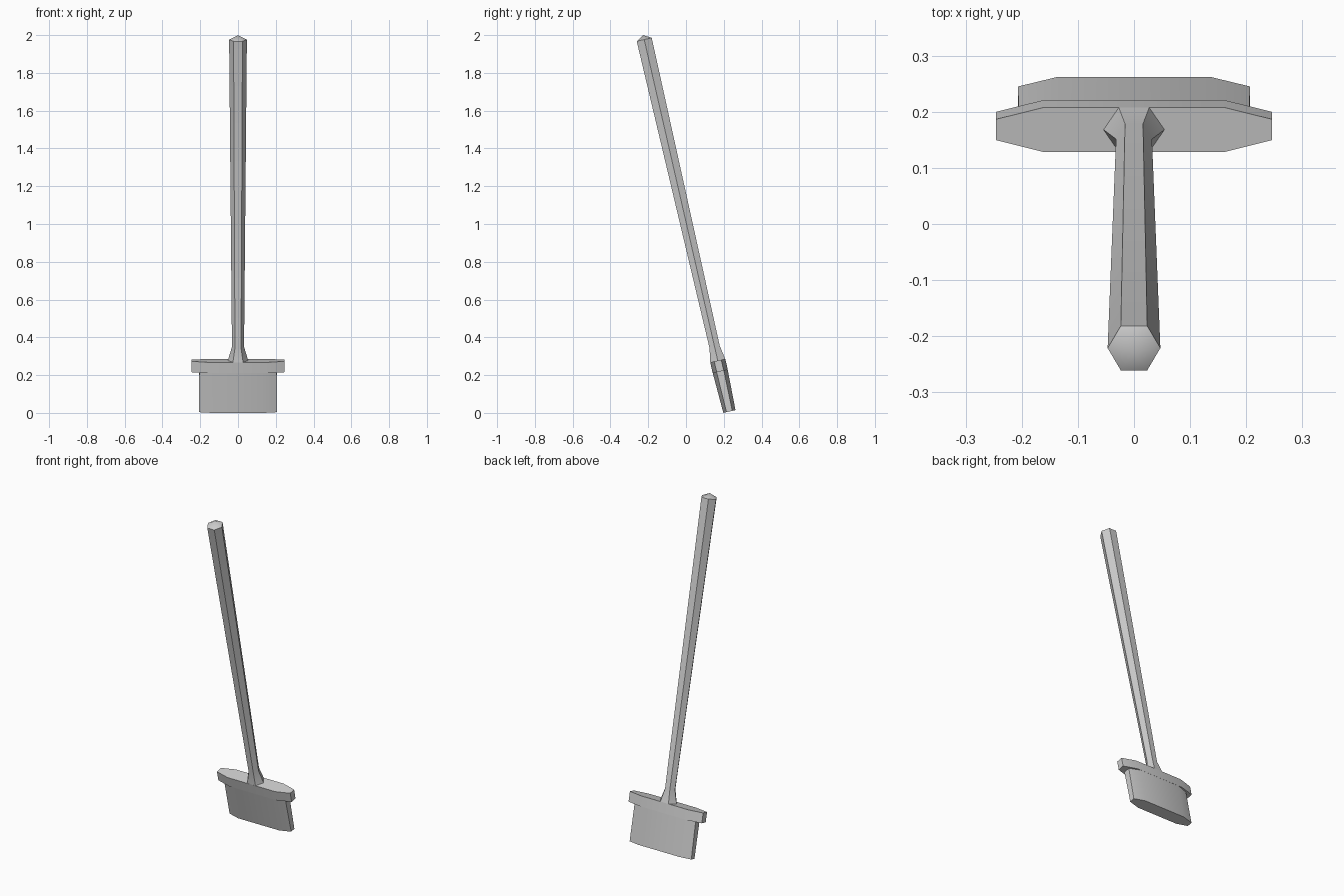
import bpy, bmesh, math
from mathutils import Matrix

if "Cube" in bpy.data.objects:
    bpy.data.objects.remove(bpy.data.objects["Cube"])

# Whole broom leans towards the front; local z runs along the handle
TILT = Matrix.Translation((0, 0.2298, 0.0074)) @ Matrix.Rotation(math.radians(12.9), 4, 'X')


def loft(name, rings, apex=None):
    """Join stacked rings of points into a solid, with an optional pointed top."""
    bm = bmesh.new()
    loops = [[bm.verts.new(p) for p in ring] for ring in rings]
    n = len(loops[0])
    for a, b in zip(loops, loops[1:]):
        for i in range(n):
            j = (i + 1) % n
            bm.faces.new((a[i], a[j], b[j], b[i]))
    bm.faces.new(loops[0][::-1])
    if apex is None:
        bm.faces.new(loops[-1])
    else:
        tip = bm.verts.new((0, 0, apex))
        for i in range(n):
            bm.faces.new((loops[-1][i], loops[-1][(i + 1) % n], tip))
    bmesh.ops.recalc_face_normals(bm, faces=bm.faces)
    bm.transform(TILT)
    mesh = bpy.data.meshes.new(name)
    bm.to_mesh(mesh)
    bm.free()
    obj = bpy.data.objects.new(name, mesh)
    bpy.context.collection.objects.link(obj)
    bpy.ops.object.select_all(action='DESELECT')
    obj.select_set(True)
    bpy.context.view_layer.objects.active = obj
    bpy.ops.object.shade_smooth_by_angle(angle=math.radians(30))
    return obj


def octagon(x_mid, x_end, y_mid, y_end, z):
    """Long plank outline with tapered ends."""
    half = [(x_mid, -y_mid), (x_end, -y_end), (x_end, y_end), (x_mid, y_mid)]
    return [(x, y, z) for x, y in half] + [(-x, -y, z) for x, y in half]


def hexagon(rx, ry, z):
    """Six-sided ring: rx to the side corners, ry to the front and back flats."""
    k = ry / math.sin(math.pi / 3)
    return [(rx * math.cos(i * math.pi / 3), k * math.sin(i * math.pi / 3), z)
            for i in range(6)]


# Bristle block, narrowing slightly downwards
loft("bristles", [octagon(0.137, 0.207, 0.033, 0.0156, 0),
                  octagon(0.137, 0.205, 0.0405, 0.0195, 0.22)])

# Wider plank holding the bristles
loft("head_plank", [octagon(0.16, 0.246, 0.041, 0.019, 0.2176),
                    octagon(0.16, 0.246, 0.041, 0.019, 0.2766)])

# Hexagonal handle: flared foot, widening shaft, pointed cap
loft("handle", [hexagon(0.055, 0.041, 0.274),
                hexagon(0.032, 0.0277, 0.351),
                hexagon(0.047, 0.0407, 2.02)], apex=2.044)
